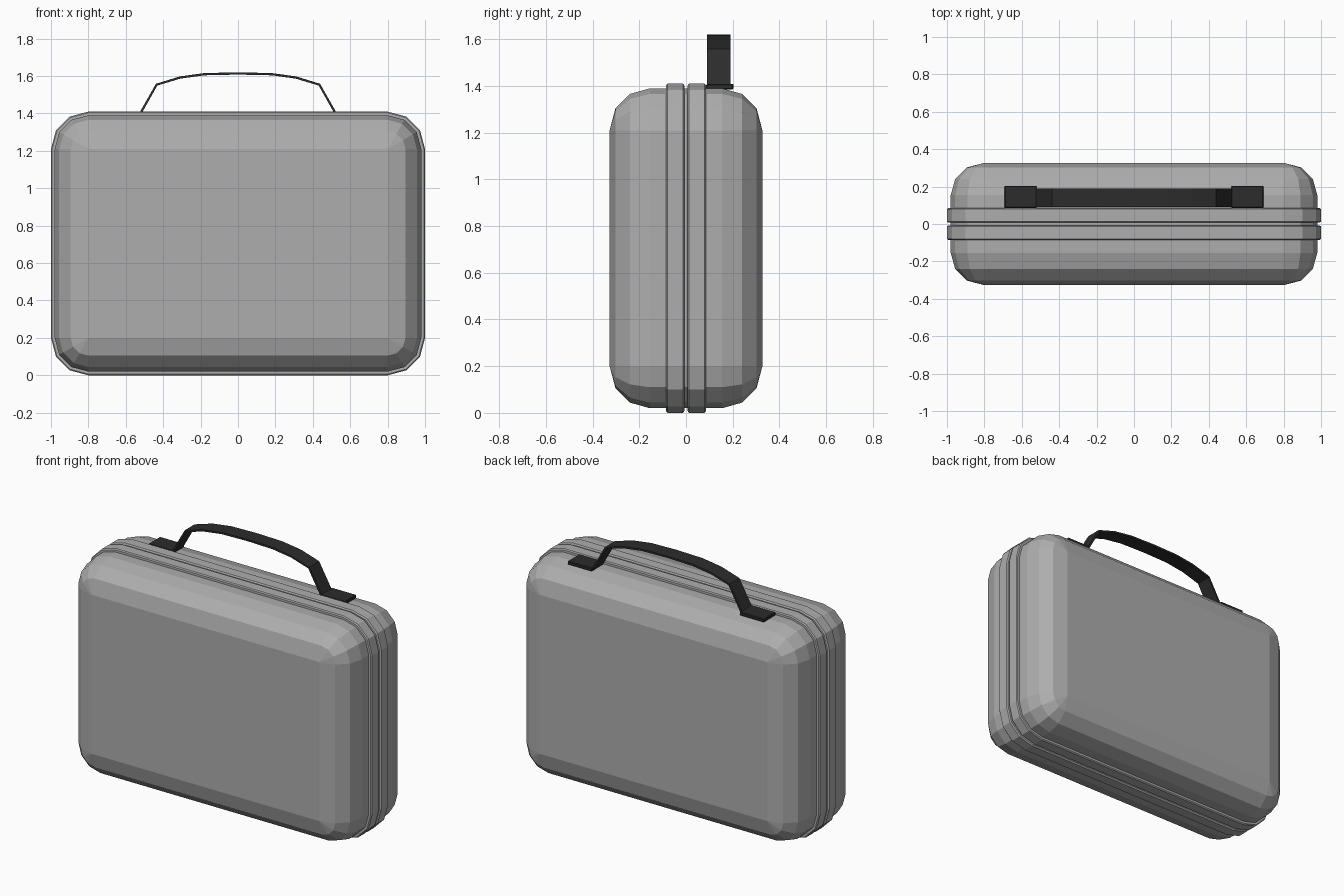
import bpy
import bmesh
from math import cos, sin, pi

cube = bpy.data.objects.get("Cube")
if cube:
    bpy.data.objects.remove(cube, do_unlink=True)


def make_material(name, rgb):
    mat = bpy.data.materials.new(name)
    mat.use_nodes = True
    color = (*rgb, 1)
    mat.diffuse_color = color
    bsdf = mat.node_tree.nodes["Principled BSDF"]
    bsdf.inputs["Base Color"].default_value = color
    return mat


def finish(name, bm, mat):
    bmesh.ops.remove_doubles(bm, verts=bm.verts, dist=0.0005)
    bmesh.ops.recalc_face_normals(bm, faces=bm.faces)
    mesh = bpy.data.meshes.new(name)
    bm.to_mesh(mesh)
    bm.free()
    mesh.materials.append(mat)
    obj = bpy.data.objects.new(name, mesh)
    bpy.context.collection.objects.link(obj)
    return obj


grey = make_material("shell grey", (0.42, 0.42, 0.42))
black = make_material("strap black", (0.025, 0.025, 0.025))

CORE_X, CORE_LOW, CORE_HIGH = 0.8, 0.2, 1.21
STEPS = 3


def rounded_ring(bm, y, radius):
    """Rounded rectangle around the core, lying across the depth axis."""
    corners = [(CORE_X, CORE_HIGH), (-CORE_X, CORE_HIGH),
               (-CORE_X, CORE_LOW), (CORE_X, CORE_LOW)]
    ring = []
    for i, (cx, cz) in enumerate(corners):
        for s in range(STEPS + 1):
            a = (i + s / STEPS) * pi / 2
            ring.append(bm.verts.new((cx + radius * cos(a), y, cz + radius * sin(a))))
    return ring


def case_half(name, side):
    """One shell half: groove, raised rim, then a rounded outer face."""
    profile = [(0, 0.18), (0.007, 0.18), (0.007, 0.192), (0.013, 0.2),
               (0.079, 0.2), (0.085, 0.194), (0.085, 0.18), (0.155, 0.18),
               (0.24, 0.156), (0.302, 0.095), (0.327, 0.001)]
    bm = bmesh.new()
    rings = [rounded_ring(bm, side * y, r) for y, r in profile]
    for a, b in zip(rings, rings[1:]):
        for i in range(len(a)):
            j = (i + 1) % len(a)
            bm.faces.new((a[i], a[j], b[j], b[i]))
    bm.faces.new(rings[-1])
    bm.faces.new(rings[0])
    return finish(name, bm, grey)


case_half("front_shell", -1)
case_half("back_shell", 1)

# Handle strap: a mirrored path widened across the depth
half_path = [(0.0, 1.614), (0.18, 1.61), (0.31, 1.592), (0.435, 1.554), (0.525, 1.395)]
path = [(-x, z) for x, z in reversed(half_path[1:])] + half_path
bm = bmesh.new()
rows = [[bm.verts.new((x, y, z)) for y in (0.09, 0.19)] for x, z in path]
for a, b in zip(rows, rows[1:]):
    bm.faces.new((a[0], a[1], b[1], b[0]))
strap = finish("handle_strap", bm, black)
solid = strap.modifiers.new("Thickness", 'SOLIDIFY')
solid.thickness = 0.012
solid.offset = 0

# Anchor pads where the strap meets the back shell
for label, side in (("left", 1), ("right", -1)):
    bm = bmesh.new()
    bmesh.ops.create_cube(bm, size=1)
    bmesh.ops.scale(bm, vec=(0.172, 0.118, 0.022), verts=bm.verts)
    bmesh.ops.bevel(bm, geom=bm.edges[:], offset=0.004, segments=1, affect='EDGES')
    bmesh.ops.translate(bm, vec=(side * 0.606, 0.145, 1.397), verts=bm.verts)
    finish(label + "_handle_pad", bm, black)
